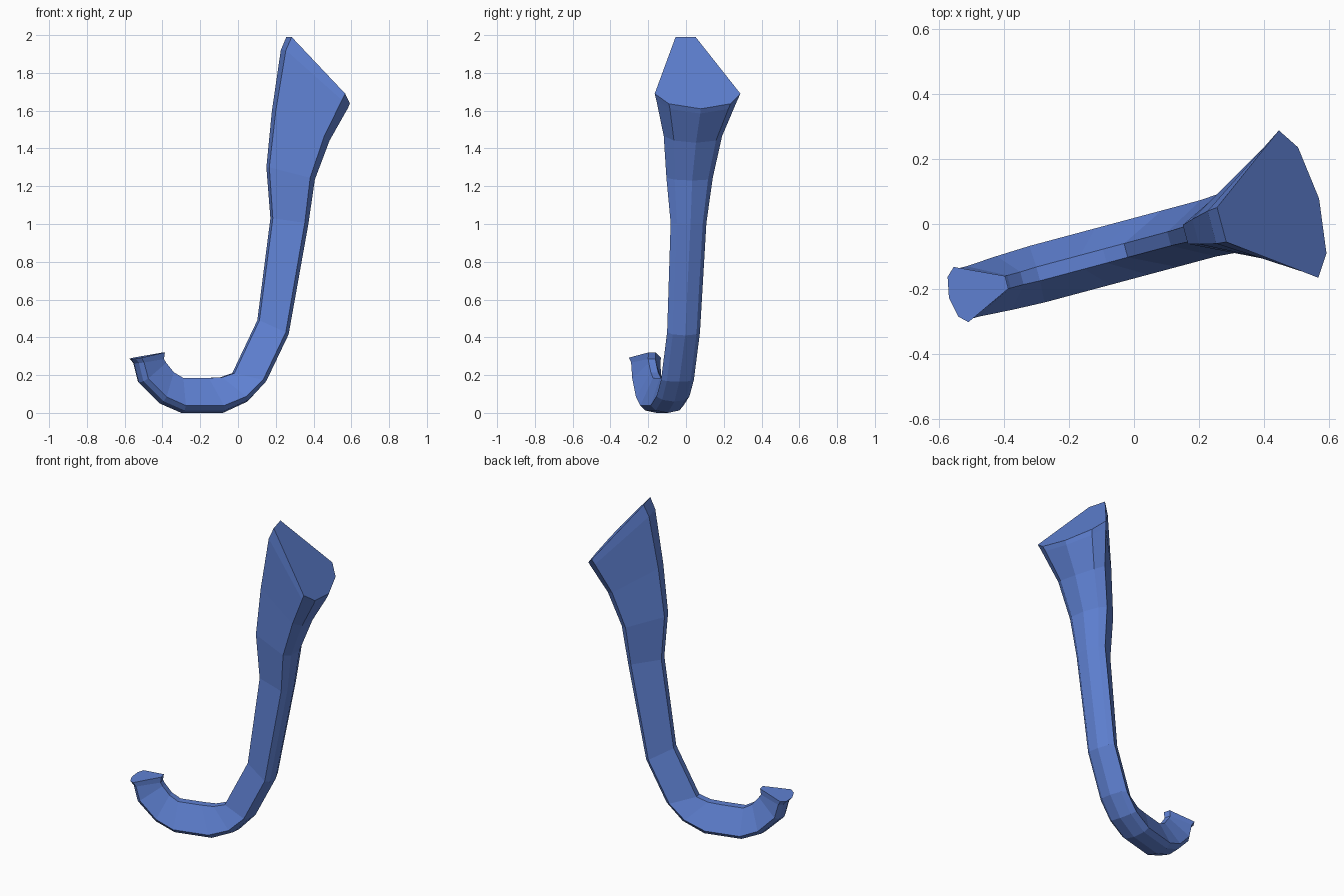
import bpy, bmesh, math
from mathutils import Vector

# The trunk bends in a vertical plane turned 15 degrees about z
ANG = math.radians(15)
D = Vector((math.cos(ANG), math.sin(ANG), 0))
N = Vector((-math.sin(ANG), math.cos(ANG), 0))
ORIGIN = N * -0.072

# Rings: inner x, inner z, outer x, outer z, half width, inner half width
RINGS = [
    (0.270, 1.99, 0.570, 1.61, 0.235, 0.055),
    (0.240, 1.92, 0.560, 1.585, 0.222, 0.052),
    (0.190, 1.60, 0.475, 1.43, 0.160, 0.040),
    (0.158, 1.30, 0.400, 1.23, 0.127, 0.030),
    (0.178, 1.03, 0.368, 1.00, 0.098, 0.025),
    (0.108, 0.49, 0.262, 0.41, 0.090, 0.022),
    (-0.025, 0.21, 0.145, 0.165, 0.090, 0.022),
    (-0.090, 0.188, 0.050, 0.06, 0.090, 0.022),
    (-0.160, 0.185, -0.080, 0.0, 0.090, 0.022),
    (-0.295, 0.185, -0.300, 0.0, 0.090, 0.022),
    (-0.345, 0.215, -0.415, 0.05, 0.086, 0.020),
    (-0.385, 0.265, -0.525, 0.16, 0.080, 0.020),
    (-0.397, 0.285, -0.550, 0.262, 0.080, 0.020),
    (-0.392, 0.32, -0.570, 0.285, 0.088, 0.020),
]


def section(ix, iz, ox, oz, w, iw):
    """Seven-sided section: narrow inner flat, wide near the outer ridge."""
    inner = D * ((ix + ORIGIN.x * -1) / D.x) + Vector((0, 0, iz))
    outer = D * ((ox + ORIGIN.x * -1) / D.x) + Vector((0, 0, oz))
    shape = [(0, -iw), (0.79, -w), (0.93, -0.72 * w), (1, 0),
             (0.93, 0.72 * w), (0.79, w), (0, iw)]
    return [ORIGIN + inner.lerp(outer, f) + N * n for f, n in shape]


# Trunk skin with closed root and tip
bm = bmesh.new()
loops = [[bm.verts.new(p) for p in section(*r)] for r in RINGS]
for a, b in zip(loops, loops[1:]):
    for i in range(7):
        j = (i + 1) % 7
        bm.faces.new((a[i], a[j], b[j], b[i]))
bm.faces.new(loops[0])
bm.faces.new(loops[-1])
bmesh.ops.recalc_face_normals(bm, faces=bm.faces)

mesh = bpy.data.meshes.new("trunk")
bm.to_mesh(mesh)
bm.free()
trunk = bpy.data.objects.new("trunk", mesh)
bpy.context.collection.objects.link(trunk)

# Blue skin
mat = bpy.data.materials.new("blue_skin")
mat.diffuse_color = (0.115, 0.22, 0.65, 1)
mesh.materials.append(mat)
